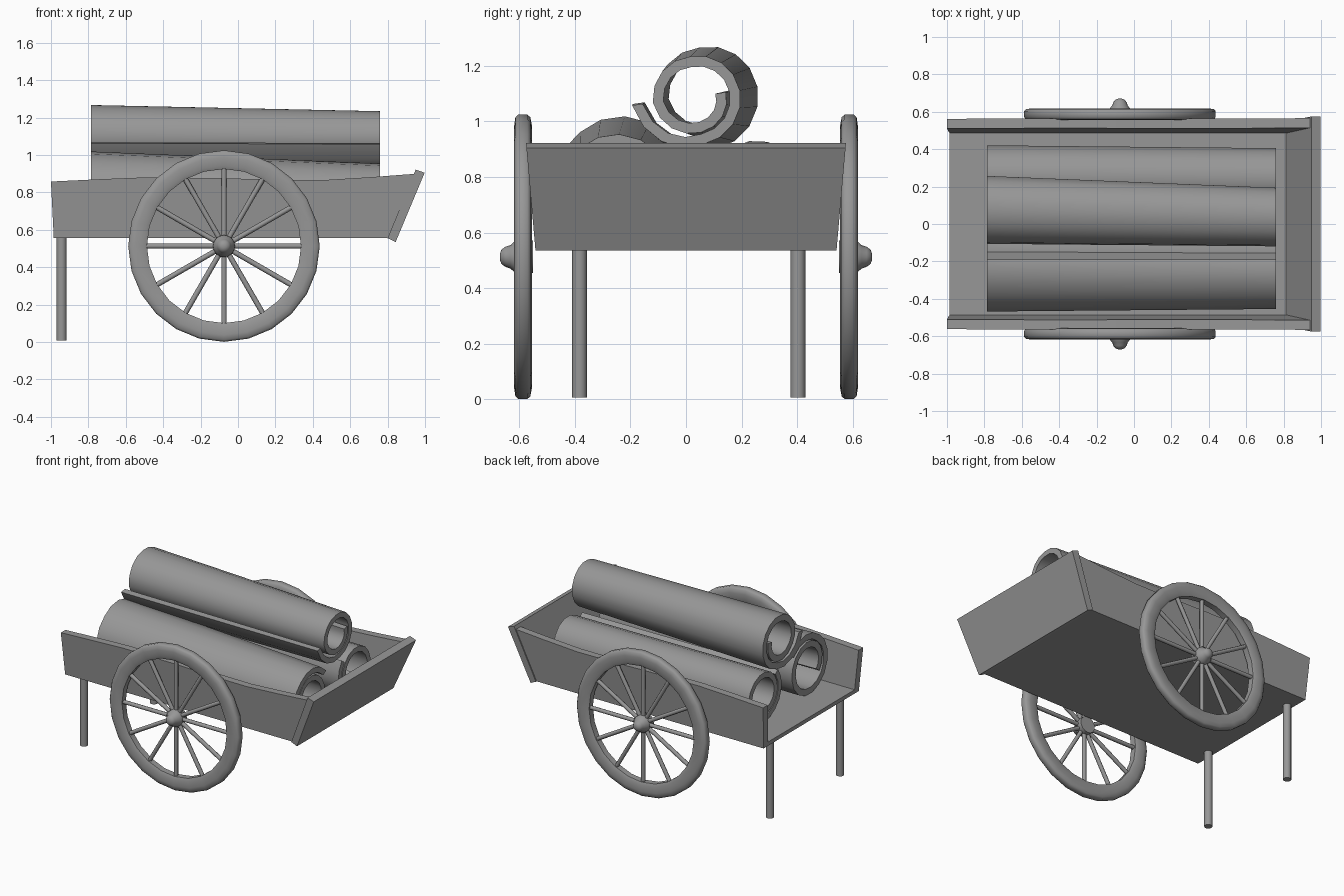
import bpy, bmesh, math
from mathutils import Matrix

if "Cube" in bpy.data.objects:
    bpy.data.objects.remove(bpy.data.objects["Cube"])

# dark grey finish shared by every part
GREY = bpy.data.materials.new("dark_grey")
GREY.diffuse_color = (.31, .31, .31, 1)
GREY.use_nodes = True
GREY.node_tree.nodes["Principled BSDF"].inputs["Base Color"].default_value = GREY.diffuse_color


def finish(name, bm, smooth=None):
    bmesh.ops.recalc_face_normals(bm, faces=bm.faces)
    me = bpy.data.meshes.new(name)
    bm.to_mesh(me)
    bm.free()
    me.materials.append(GREY)
    ob = bpy.data.objects.new(name, me)
    bpy.context.collection.objects.link(ob)
    if smooth:
        bpy.ops.object.select_all(action='DESELECT')
        ob.select_set(True)
        bpy.context.view_layer.objects.active = ob
        bpy.ops.object.shade_smooth_by_angle(angle=math.radians(smooth))
    return ob


def skin(bm, rings, closed=False):
    """Bridge equal-length closed rings of points with quads, capping open ends."""
    vs = [[bm.verts.new(p) for p in r] for r in rings]
    n = len(vs[0])
    pairs = list(zip(vs, vs[1:])) + ([(vs[-1], vs[0])] if closed else [])
    for a, b in pairs:
        for i in range(n):
            j = (i + 1) % n
            bm.faces.new((a[i], a[j], b[j], b[i]))
    if not closed:
        bm.faces.new(vs[0])
        bm.faces.new(vs[-1])


def lathe_y(bm, profile, cx, cz, seg, closed):
    """Revolve (radius, y) points around a y-parallel axis."""
    rings = [[(cx + r * math.cos(2 * math.pi * k / seg), y,
               cz + r * math.sin(2 * math.pi * k / seg)) for k in range(seg)]
             for r, y in profile]
    skin(bm, rings, closed)


# floor
bm = bmesh.new()
skin(bm, [[(-.985, y, .555), (.82, y, .555), (.83, y, .583), (-.986, y, .583)]
          for y in (-.53, .53)])
finish("cart_floor", bm)


def lean(z):
    return .535 + (z - .555) * .09


# leaning side boards with a wavy top edge
outline = [(-.985, .555), (.81, .555), (.955, .9), (.72, .882), (.46, .866),
           (.2, .868), (-.1, .876), (-.5, .88), (-.75, .87), (-1, .858)]
for s, label in ((-1, "front"), (1, "back")):
    bm = bmesh.new()
    skin(bm, [[(x, s * (lean(z) - t), z) for x, z in outline] for t in (0, .052)])
    finish(label + "_side_board", bm)

# sloping end board
bm = bmesh.new()
profile = [(.80, .555), (.843, .535), (.998, .905), (.95, .922)]
skin(bm, [[(x, s * (.542 + (z - .54) * .088), z) for x, z in profile] for s in (-1, 1)])
finish("end_board", bm)

# legs
for y, label in ((-.383, "front"), (.403, "back")):
    bm = bmesh.new()
    bmesh.ops.create_cone(bm, cap_ends=True, segments=12, radius1=.027, radius2=.027,
                          depth=.56, matrix=Matrix.Translation((-.943, y, .287)))
    finish(label + "_leg", bm, 40)

# wheels
WX, WZ = -.075, .513
for s, label in ((-1, "front"), (1, "back")):
    bm = bmesh.new()
    rim = [(.412, .565), (.43, .557), (.475, .555), (.502, .56), (.512, .571),
           (.512, .603), (.502, .614), (.475, .618), (.43, .616), (.412, .608)]
    lathe_y(bm, [(r, s * y) for r, y in rim], WX, WZ, 24, True)
    finish(label + "_wheel_rim", bm, 62)

    bm = bmesh.new()
    hub = [(.058, .55), (.06, .58), (.058, .615), (.042, .632), (.036, .65),
           (.026, .664), (.01, .67)]
    lathe_y(bm, [(r, s * y) for r, y in hub], WX, WZ, 16, False)
    finish(label + "_wheel_hub", bm, 65)

    bm = bmesh.new()
    for k in range(12):
        m = (Matrix.Translation((WX, s * .587, WZ)) @ Matrix.Rotation(math.radians(30 * k), 4, 'Y')
             @ Matrix.Translation((0, 0, .235)))
        bmesh.ops.create_cone(bm, cap_ends=True, segments=8, radius1=.014, radius2=.014,
                              depth=.39, matrix=m)
    finish(label + "_wheel_spokes", bm, 50)


def roll(name, near, far, grow, radii, start, thick=.038, per=4):
    """Coiled sheet, wider at the far end by factor grow.
    Mid radii are given every quarter turn, from the loose outer edge in."""
    bm = bmesh.new()
    rings = []
    for i in range((len(radii) - 1) * per + 1):
        q = min(i // per, len(radii) - 2)
        f = i / per - q
        r = radii[q] * (1 - f) + radii[q + 1] * f
        a = math.radians(start + 90 * i / per)
        c, s = math.cos(a), math.sin(a)
        ro, ri = r + thick / 2, r - thick / 2
        rings.append([(x, o[0] + rr * c, o[1] + rr * s) for x, o, rr in
                      ((.76, near, ro), (-.785, far, ro * grow),
                       (-.785, far, ri * grow), (.76, near, ri))])
    skin(bm, rings)
    finish(name, bm, 35)


# coiled sheets: one on top of two
roll("top_roll", (.035, 1.09), (.073, 1.1), 1.16,
     [.212, .156, .141, .126, .137, .112, .09], 188)
roll("front_roll", (-.275, .757), (-.26, .79), 1.16,
     [.2, .162, .164, .158, .14, .122, .105], 35)
roll("back_roll", (.232, .757), (.242, .765), 1.03,
     [.178, .163, .16, .15, .132, .118, .105], 140)
